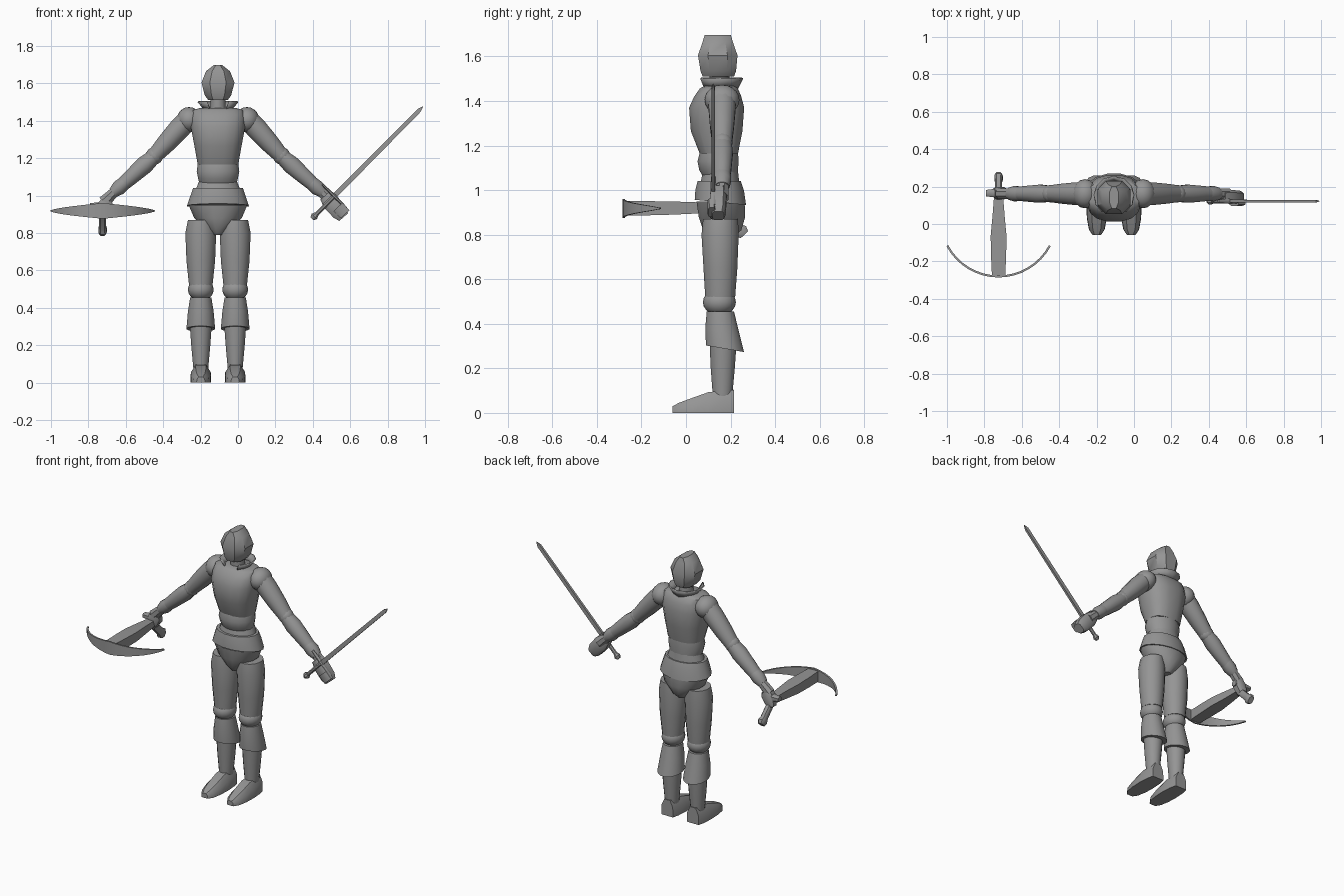
import bpy, bmesh, math
from mathutils import Vector

if "Cube" in bpy.data.objects:
    bpy.data.objects.remove(bpy.data.objects["Cube"])

GREY = bpy.data.materials.new("plain grey")
GREY.use_nodes = True
GREY.diffuse_color = (0.3, 0.3, 0.3, 1)
GREY.node_tree.nodes["Principled BSDF"].inputs["Base Color"].default_value = (0.3, 0.3, 0.3, 1)
MID = -0.107   # body centre line
ARM_Y = 0.162


def finish(name, bm, angle=40):
    bmesh.ops.recalc_face_normals(bm, faces=bm.faces)
    mesh = bpy.data.meshes.new(name)
    bm.to_mesh(mesh)
    bm.free()
    mesh.materials.append(GREY)
    obj = bpy.data.objects.new(name, mesh)
    bpy.context.collection.objects.link(obj)
    bpy.ops.object.select_all(action="DESELECT")
    obj.select_set(True)
    bpy.context.view_layer.objects.active = obj
    bpy.ops.object.shade_smooth_by_angle(angle=math.radians(angle))
    return obj


def skin(name, rings, caps=True, angle=40):
    """Bridge equal-length rings of points into a tube."""
    bm = bmesh.new()
    loops = [[bm.verts.new(p) for p in ring] for ring in rings]
    n = len(loops[0])
    for a, b in zip(loops, loops[1:]):
        for i in range(n):
            bm.faces.new((a[i], a[(i + 1) % n], b[(i + 1) % n], b[i]))
    if caps:
        bm.faces.new(loops[0])
        bm.faces.new(loops[-1])
    return finish(name, bm, angle)


def circle(n, power=1.0):
    out = []
    for i in range(n):
        t = math.tau * (i + 0.5) / n
        c, s = math.cos(t), math.sin(t)
        out.append((math.copysign(abs(c) ** power, c), math.copysign(abs(s) ** power, s)))
    return out


def stack(name, x, rows, n=16, power=1.0, tilt=0, angle=40):
    """Upright part; each row is height, half width, front y, back y."""
    rings = []
    for k, (z, w, y0, y1) in enumerate(rows):
        slope = tilt if k == 0 else 0
        rings.append([(x + w * c, (y0 + y1) / 2 + (y1 - y0) / 2 * s, z - slope * s)
                      for c, s in circle(n, power)])
    return skin(name, rings, angle=angle)


def limb(name, a, b, rows, n=12, power=1.0, up=(0, 1, 0), angle=40):
    """Part along a-b; each row is position, radius across, radius along up."""
    a, b, up = Vector(a), Vector(b), Vector(up)
    side = (b - a).cross(up).normalized()
    rings = [[a.lerp(b, t) + side * r * c + up * q * s for c, s in circle(n, power)]
             for t, r, q in rows]
    return skin(name, rings, angle=angle)


def ball(name, loc, size, u=16, v=10):
    bm = bmesh.new()
    bmesh.ops.create_uvsphere(bm, u_segments=u, v_segments=v, radius=1)
    for vert in bm.verts:
        vert.co = Vector(loc) + Vector([c * s for c, s in zip(vert.co, size)])
    return finish(name, bm)


# Head, neck and flared open collar
stack("head", MID, [(1.51, .055, .07, .22), (1.535, .075, .06, .23), (1.605, .094, .048, .237),
                    (1.665, .068, .07, .215), (1.697, .025, .08, .205)], 8, .8, angle=35)
stack("neck", MID, [(1.44, .045, .105, .2), (1.53, .04, .105, .195)], 10)
bm = bmesh.new()
arc = [math.radians(-55 + 290 * i / 10) for i in range(11)]
low = [bm.verts.new((MID + .062 * math.cos(t), .15 + .075 * math.sin(t), 1.455)) for t in arc]
top = [bm.verts.new((MID + .103 * math.cos(t), .15 + .1 * math.sin(t), 1.505)) for t in arc]
for i in range(10):
    bm.faces.new((low[i], low[i + 1], top[i + 1], top[i]))
collar = finish("collar", bm)
mod = collar.modifiers.new("thickness", "SOLIDIFY")
mod.thickness = .008

# Torso
stack("breastplate", MID, [(1.165, .11, .06, .235), (1.265, .128, .02, .255),
                           (1.37, .148, .012, .263), (1.42, .148, .035, .25),
                           (1.455, .14, .06, .235), (1.468, .10, .08, .22)], 16, .8)
stack("waist", MID, [(1.06, .1, .075, .235), (1.09, .108, .058, .235), (1.13, .116, .05, .238),
                     (1.17, .11, .06, .235)])
stack("abdomen", MID, [(1.0, .13, .055, .245), (1.04, .118, .065, .24), (1.085, .1, .075, .235)])
stack("hip_skirt", MID, [(.945, .168, .037, .272), (1.0, .15, .04, .262), (1.04, .136, .05, .248)],
      tilt=.012)
stack("pelvis", MID, [(.79, .035, .1, .215), (.82, .065, .075, .25), (.88, .13, .055, .268),
                      (.95, .16, .045, .265)])

for s, tag in ((-1, "right"), (1, "left")):
    # Legs
    x = MID + s * .092
    stack(tag + "_thigh", x, [(.52, .064, .085, .222), (.65, .078, .077, .232),
                              (.8, .084, .068, .238), (.87, .07, .075, .235)])
    ball(tag + "_knee", (x, .15, .497), (.069, .074, .06))
    stack(tag + "_greave", x, [(.288, .078, .088, .262), (.38, .07, .085, .235),
                               (.455, .058, .092, .217)], tilt=.015)
    stack(tag + "_shin", x, [(.07, .04, .12, .208), (.2, .052, .11, .22), (.31, .06, .105, .228)])
    # Foot: cross-sections from toe to heel
    rows = [(-.06, .022, .03), (-.03, .042, .046), (.03, .053, .068), (.1, .056, .093),
            (.17, .052, .1), (.215, .042, .104)]
    skin(tag + "_foot", [[(x - w, y, 0), (x + w, y, 0), (x + w * .95, y, h * .6),
                          (x + w * .5, y, h), (x - w * .5, y, h), (x - w * .95, y, h * .6)]
                         for y, w, h in rows])

    # Arms
    def p(dx, z):
        return (MID + s * dx, ARM_Y, z)
    ball(tag + "_shoulder", p(.155, 1.405), (.066, .078, .068))
    limb(tag + "_upper_arm", p(.145, 1.425), p(.345, 1.205),
         [(0, .055, .062), (.3, .06, .062), (.65, .054, .055), (1, .042, .045)])
    ball(tag + "_elbow", p(.34, 1.212), (.047, .047, .047), 12, 8)
    limb(tag + "_forearm", p(.335, 1.215), p(.525, 1.045),
         [(0, .04, .043), (.3, .05, .05), (.7, .043, .043), (1, .036, .037)])
    limb(tag + "_cuff", p(.5, 1.068), p(.56, 1.015),
         [(0, .038, .04), (.5, .042, .042), (1, .03, .033)])
    limb(tag + "_wrist", p(.54, 1.032), p(.61, .965), [(0, .027, .03), (1, .036, .03)], 8)

# Left fist around the sword grip
limb("left_fist", (.465, .15, 1.0), (.565, .145, .885),
     [(0, .035, .03), (.3, .048, .035), (.8, .045, .035), (1, .032, .028)], 8, .6)
limb("left_knuckles", (.535, .115, .94), (.572, .115, .9),
     [(0, .035, .02), (1, .033, .018)], 8, .6)

# Sword: blade, guard, grip and pommel share one line
def on_sword(t, off=0, y=.122):
    d = Vector((.703, 0, .711))
    return Vector((.515, y, .997)) + d * t + Vector((-.711, 0, .703)) * off


limb("sword_blade", on_sword(0), on_sword(.675),
     [(0, .019, .011), (.955, .016, .01), (1, .002, .002)], 4, angle=20)
limb("sword_guard", on_sword(0, -.09), on_sword(0, .09),
     [(0, .006, .01), (.35, .009, .013), (.5, .013, .016), (.65, .009, .013), (1, .006, .01)], 8)
limb("sword_grip", on_sword(-.15), on_sword(0), [(0, .012, .012), (1, .013, .013)], 8)
limb("sword_pommel", on_sword(-.17), on_sword(-.135),
     [(0, .012, .012), (.5, .022, .02), (1, .014, .014)], 8)

# Right fist around the crossbow handle
limb("right_fist", (-.7, .162, .975), (-.735, .168, .885),
     [(0, .032, .028), (.4, .042, .034), (1, .026, .026)], 8, .6)
limb("right_fingers", (-.79, .165, .945), (-.67, .165, .945),
     [(0, .015, .018), (.5, .022, .026), (1, .02, .02)], 8, .6)

# Crossbow stock and handle
BOW_X, BOW_Z = -.724, .918
limb("crossbow_stock", (BOW_X, .15, BOW_Z + .003), (BOW_X, -.28, BOW_Z),
     [(0, .034, .026), (.25, .046, .036), (.5, .06, .042), (.75, .057, .045), (1, .05, .047)],
     4, up=(0, 0, 1), angle=25)
limb("crossbow_handle", (BOW_X, .14, .925), (BOW_X, .262, .8),
     [(0, .022, .02), (.75, .024, .02), (.88, .034, .024), (1, .024, .018)],
     8, .7, up=(1, 0, 0))

# Crossbow limbs: curved in plan, tapering to the tips
bow = []
for i in range(-8, 9):
    u = i / 8
    t = u * math.radians(62)
    half = .003 + .039 * (1 - abs(u)) ** .85
    out = Vector((math.sin(t) * .316, -math.cos(t) * .316, 0))
    c = Vector((BOW_X, .03, BOW_Z)) + out
    inner = c - out.normalized() * .011
    bow.append([c - Vector((0, 0, half)), c + Vector((0, 0, half)),
                inner + Vector((0, 0, half)), inner - Vector((0, 0, half))])
skin("crossbow_bow", bow)
